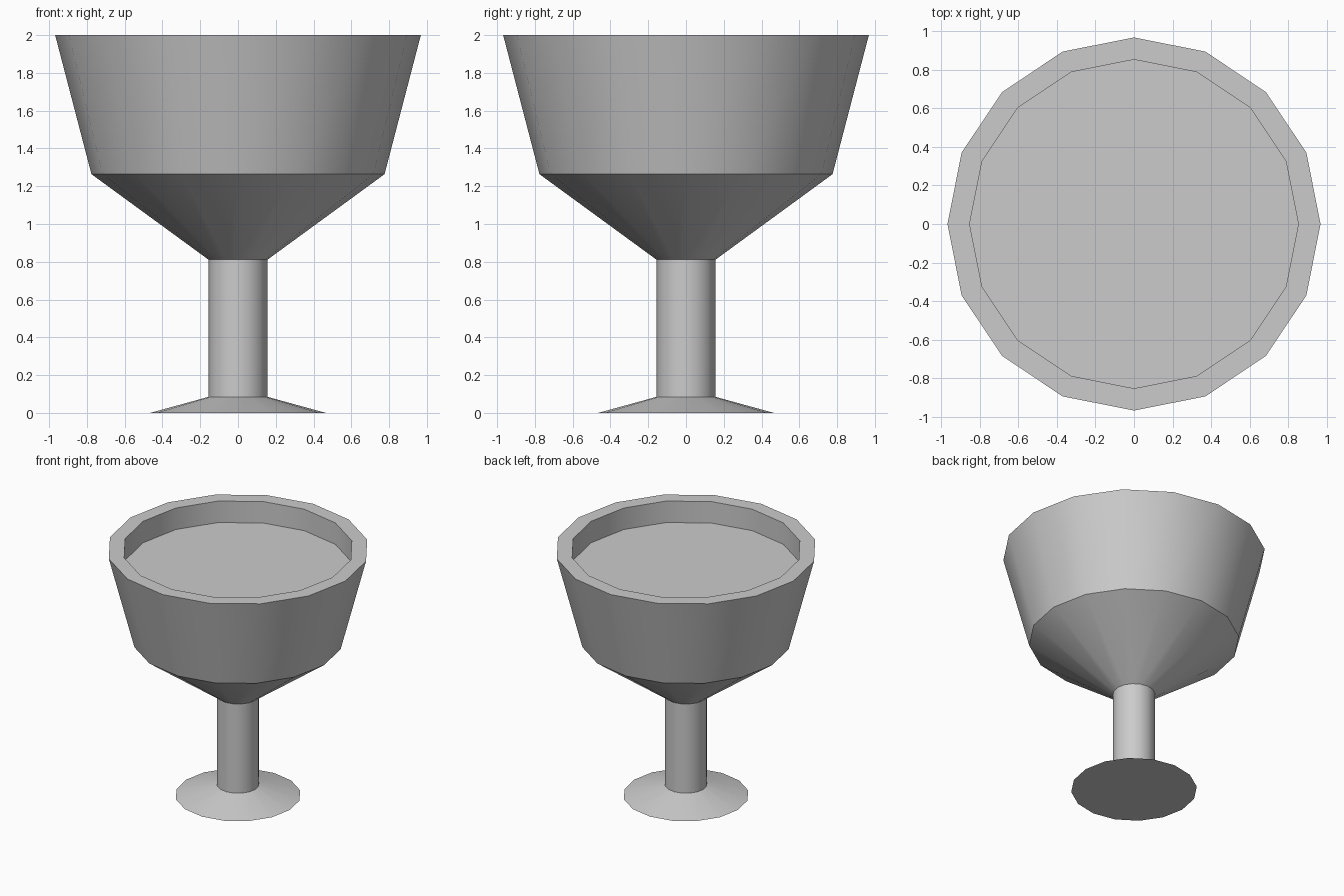
import bpy
import bmesh
from math import cos, sin, tau, radians

if "Cube" in bpy.data.objects:
    bpy.data.objects.remove(bpy.data.objects["Cube"])

SIDES = 16


def lathe(name, profile):
    """Spin a (radius, z) profile around z, capping both ends."""
    bm = bmesh.new()
    rings = [[bm.verts.new((r * cos(tau * i / SIDES), r * sin(tau * i / SIDES), z))
              for i in range(SIDES)] for r, z in profile]
    for low, high in zip(rings, rings[1:]):
        for i in range(SIDES):
            j = (i + 1) % SIDES
            bm.faces.new((low[i], low[j], high[j], high[i]))
    bm.faces.new(rings[0][::-1])
    bm.faces.new(rings[-1])
    bmesh.ops.recalc_face_normals(bm, faces=bm.faces)
    mesh = bpy.data.meshes.new(name)
    bm.to_mesh(mesh)
    bm.free()
    obj = bpy.data.objects.new(name, mesh)
    bpy.context.collection.objects.link(obj)
    bpy.ops.object.select_all(action='DESELECT')
    obj.select_set(True)
    bpy.context.view_layer.objects.active = obj
    bpy.ops.object.shade_smooth_by_angle(angle=radians(30))
    return obj


# Goblet: one continuous skin from the underside to the inner floor
lathe("goblet", [
    (0.465, 0.0),     # foot edge
    (0.156, 0.085),   # stem bottom
    (0.156, 0.811),   # stem top
    (0.776, 1.264),   # bowl shoulder
    (0.968, 2.0),     # outer rim
    (0.853, 2.0),     # inner rim
    (0.853, 1.825),   # shallow inner floor
])
